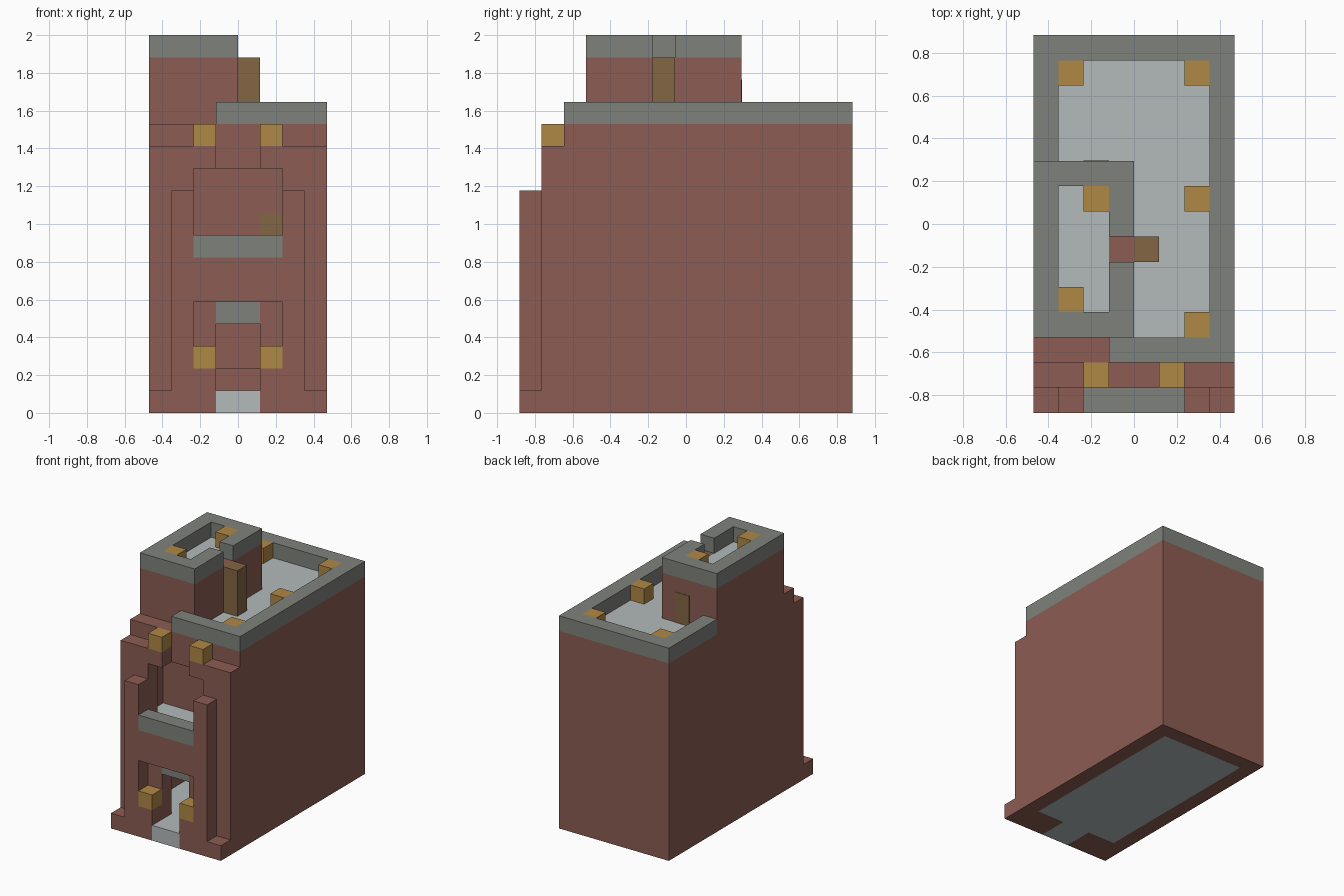
import bpy, bmesh

old = bpy.data.objects.get("Cube")
if old:
    bpy.data.objects.remove(old, do_unlink=True)

U = 2 / 17  # one block


def material(name, rgb):
    lin = [((c / 255 + 0.055) / 1.055) ** 2.4 for c in rgb] + [1]
    m = bpy.data.materials.new(name)
    m.use_nodes = True
    m.diffuse_color = lin
    m.node_tree.nodes["Principled BSDF"].inputs["Base Color"].default_value = lin
    return m


BRICK = material("red brick", (140, 93, 83))
STONE = material("grey stone", (126, 130, 123))
PALE = material("pale stone", (179, 186, 186))
GOLD = material("gold lamp", (176, 136, 69))
WOOD = material("brown wood", (131, 102, 68))


def build(name, mat, *boxes):
    """One object from boxes given in blocks as x, y and z ranges."""
    bm = bmesh.new()
    for x0, x1, y0, y1, z0, z1 in boxes:
        cube = bmesh.ops.create_cube(bm, size=1)
        for v in cube["verts"]:
            v.co.x = ((x0 if v.co.x < 0 else x1) - 4) * U
            v.co.y = ((y0 if v.co.y < 0 else y1) - 7.5) * U
            v.co.z = (z0 if v.co.z < 0 else z1) * U
    mesh = bpy.data.meshes.new(name)
    bm.to_mesh(mesh)
    bm.free()
    mesh.materials.append(mat)
    obj = bpy.data.objects.new(name, mesh)
    bpy.context.collection.objects.link(obj)


def both(*boxes):
    """Boxes together with their copies mirrored across the middle."""
    return [*boxes, *[(8 - b[1], 8 - b[0], *b[2:]) for b in boxes]]


# Main shell
build("side_walls", BRICK, *both((0, 1, 2, 15, 0, 13)))
build("back_wall", BRICK, (1, 7, 14, 15, 0, 13))
build("front_top_beam", BRICK, (1, 7, 2, 4, 11, 12), (1, 7, 2, 3, 12, 13))

# Front wall with doorway and stepped balcony opening
build("front_wall", BRICK, (2, 6, 1, 2, 5, 7),
      *both((0, 2, 1, 2, 0, 12), (2, 3, 1, 2, 0, 5), (2, 3, 1, 2, 11, 12)))
build("door_lintel", STONE, (3, 5, 1, 2, 4, 5))

# Projecting facade layer
build("front_footing", BRICK, *both((0, 3, 0, 1, 0, 1)))
build("front_pilasters", BRICK, *both((1, 2, 0, 1, 1, 10)))
build("door_piers", BRICK, *both((2, 3, 0, 1, 1, 2)))
build("facade_band", BRICK, (2, 6, 0, 1, 5, 7))
build("balcony_rail", STONE, (2, 6, 0, 1, 7, 8))
build("door_lamps", GOLD, *both((2, 3, 0, 1, 2, 3)))
build("ledge_lamps", GOLD, *both((2, 3, 1, 2, 12, 13)))

# Floors and roof
build("ground_floor", PALE, (1, 7, 2, 14, 0, 1), (3, 5, 0, 2, 0, 1))
build("upper_floor", PALE, (1, 7, 2, 14, 6, 7))
build("main_roof", PALE, (1, 7, 3, 14, 12, 13))
build("back_step", BRICK, (3, 5, 13, 14, 1, 2))

# Balcony room
build("balcony_back_wall", BRICK, (1, 7, 4, 5, 7, 12))
build("balcony_door", WOOD, (5, 6, 3.95, 4, 7, 9))

# Main parapet
build("main_parapet", STONE, (3, 7, 2, 3, 13, 14), (7, 8, 2, 15, 13, 14),
      (0, 7, 14, 15, 13, 14), (0, 1, 10, 14, 13, 14))
build("roof_lamps", GOLD, (1, 2, 13, 14, 13, 14),
      *[(6, 7, y, y + 1, 13, 14) for y in (3, 8, 13)])

# Roof tower
build("tower_walls", BRICK, (0, 1, 3, 10, 13, 16), (3, 4, 3, 10, 13, 16),
      (1, 3, 3, 4, 13, 16), (1, 3, 9, 10, 13, 16))
build("tower_roof", PALE, (1, 3, 4, 9, 15, 16))
build("tower_parapet", STONE, (0, 1, 3, 10, 16, 17), (1, 4, 3, 4, 16, 17),
      (1, 4, 9, 10, 16, 17), (3, 4, 4, 6, 16, 17), (3, 4, 7, 9, 16, 17))
build("tower_lamps", GOLD, (1, 2, 4, 5, 16, 17), (2, 3, 8, 9, 16, 17))
build("tower_post", WOOD, (4, 5, 6, 7, 13, 16))
build("tower_back_door", WOOD, (2, 3, 10, 10.03, 13, 15))
